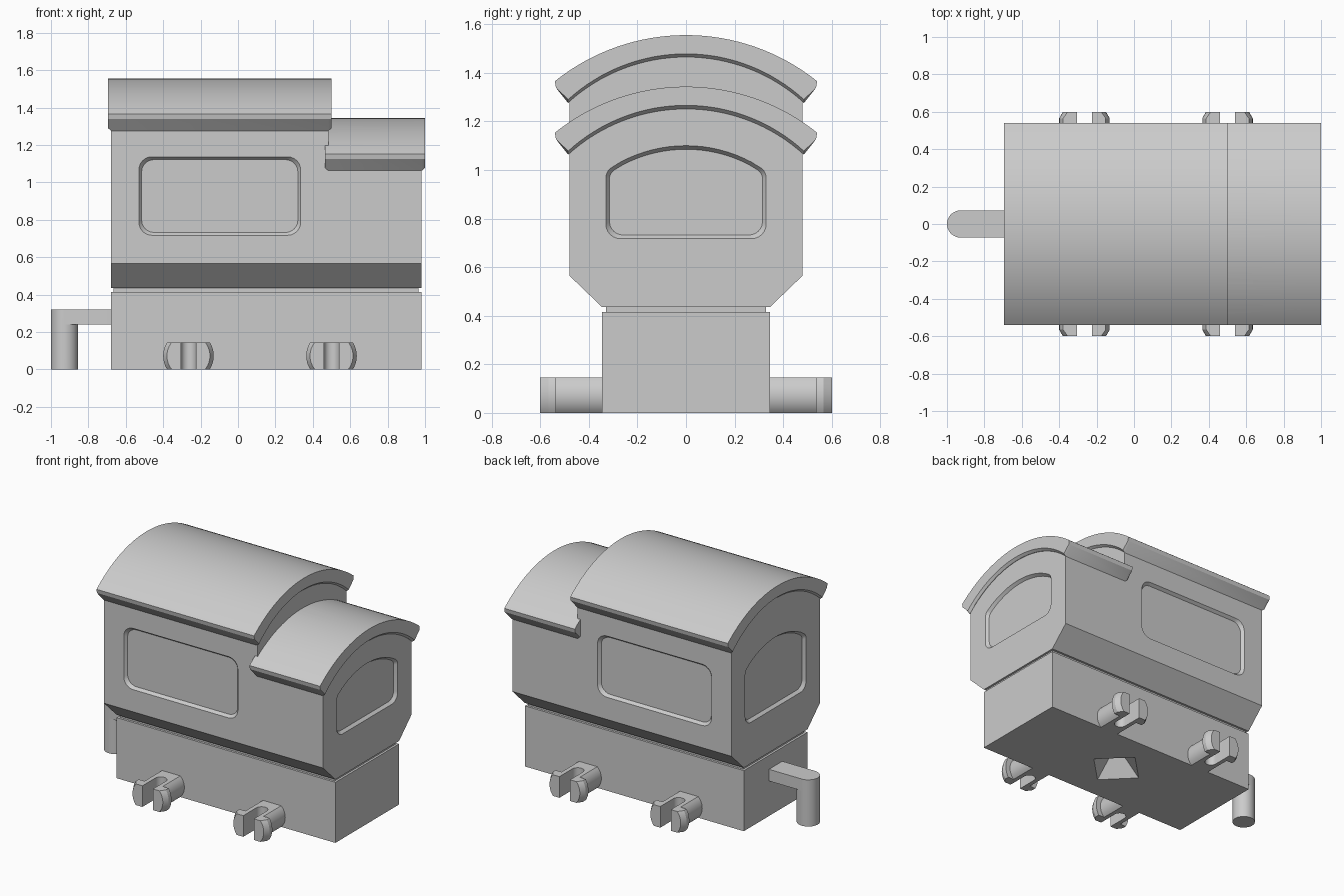
import bpy, bmesh
from math import sin, cos, asin, atan2, sqrt, pi, tan
from mathutils import Vector

if "Cube" in bpy.data.objects:
    bpy.data.objects.remove(bpy.data.objects["Cube"])


def loft(name, rings):
    """Closed solid through rings of equal point count."""
    bm = bmesh.new()
    vs = [[bm.verts.new(p) for p in r] for r in rings]
    n = len(rings[0])
    for a, b in zip(vs, vs[1:]):
        for i in range(n):
            j = (i + 1) % n
            bm.faces.new((a[i], a[j], b[j], b[i]))
    bm.faces.new(vs[0])
    bm.faces.new(vs[-1])
    bmesh.ops.remove_doubles(bm, verts=bm.verts, dist=1e-5)
    bmesh.ops.recalc_face_normals(bm, faces=bm.faces)
    me = bpy.data.meshes.new(name)
    bm.to_mesh(me)
    bm.free()
    ob = bpy.data.objects.new(name, me)
    bpy.context.collection.objects.link(ob)
    return ob


def combine(ob, other, op):
    """Apply a boolean and remove the second solid."""
    m = ob.modifiers.new("bool", 'BOOLEAN')
    m.operation, m.object, m.solver = op, other, 'EXACT'
    bpy.context.view_layer.objects.active = ob
    bpy.ops.object.modifier_apply(modifier=m.name)
    bpy.data.objects.remove(other)


def smooth(ob):
    bpy.ops.object.select_all(action='DESELECT')
    ob.select_set(True)
    bpy.context.view_layer.objects.active = ob
    bpy.ops.object.shade_smooth_by_angle(angle=0.45)


def arc(hw, z_end, z_top, n=32):
    """Arch points from +hw to -hw."""
    s = z_top - z_end
    r = (hw * hw + s * s) / (2 * s)
    a = asin(hw / r)
    return [(r * sin(a - 2 * a * i / n), z_top - r + r * cos(a - 2 * a * i / n))
            for i in range(n + 1)]


def fillet(corners, n=6):
    """Polygon from (u, v, radius) corners with rounded corners."""
    out = []
    for i, (u, v, r) in enumerate(corners):
        p = Vector((u, v))
        if not r:
            out.append((u, v))
            continue
        d1 = (Vector(corners[i - 1][:2]) - p).normalized()
        d2 = (Vector(corners[(i + 1) % len(corners)][:2]) - p).normalized()
        half = d1.angle(d2) / 2
        c = p + (d1 + d2).normalized() * (r / sin(half))
        s, e = p + d1 * r / tan(half) - c, p + d2 * r / tan(half) - c
        for k in range(n + 1):
            q = s.slerp(e, k / n)
            out.append(tuple(c + q * (r / q.length)))
    return out


# main cabin: long body with a tall rear part and a lower front part
def body_ring(x, z_side, z_top):
    pts = [(-.345, .435), (.345, .435), (.48, .565), (.48, 1.09)]
    pts += arc(.48, z_side, z_top) + [(-.48, 1.09), (-.48, .565)]
    return [(x, y, z) for y, z in pts]


body = loft("engine_body", [body_ring(-.68, 1.31, 1.51), body_ring(.485, 1.31, 1.51),
                            body_ring(.485, 1.09, 1.29), body_ring(.98, 1.09, 1.29)])


# curved roofs with a chamfered underside at each end
def roof(name, x0, x1, top):
    def ring(x, drop):
        inner = arc(.485, top - .265 - drop, top - .077 - drop)
        pts = arc(.54, top - .19, top) + [(-.535, top - .217)] + inner[::-1] + [(.535, top - .217)]
        return [(x, y, z) for y, z in pts]
    return loft(name, [ring(x0, 0), ring(x0 + .017, .015), ring(x1 - .017, .015), ring(x1, 0)])


combine(body, roof("rear_roof", -.695, .5, 1.555), 'UNION')
combine(body, roof("front_roof", .465, 1.0, 1.343), 'UNION')


# base block with a narrow neck under the cabin
def base_ring(z, d):
    return [(-.68 + d, -.345 + d, z), (.98 - d, -.345 + d, z),
            (.98 - d, .345 - d, z), (-.68 + d, .345 - d, z)]


combine(body, loft("base", [base_ring(0, 0), base_ring(.415, 0),
                            base_ring(.415, .015), base_ring(.47, .015)]), 'UNION')


# shallow windows with sloped rims
def window(outline, place):
    us, vs = zip(*outline)
    cu, cv = (min(us) + max(us)) / 2, (min(vs) + max(vs)) / 2
    hu, hv = max(us) - cu, max(vs) - cv
    rings = []
    for depth, inset in ((-.02, -.015), (.02, .015)):
        rings.append([place(cu + (u - cu) * (1 - inset / hu), cv + (v - cv) * (1 - inset / hv), depth)
                      for u, v in outline])
    combine(body, loft("window_cutter", rings), 'DIFFERENCE')


def arched(z_end, z_top):
    top = arc(.33, z_end, z_top, 20)
    pts = [(-.33, .717, .06), (.33, .717, .06), (*top[0], .05)]
    pts += [(u, v, 0) for u, v in top[2:-2]] + [(*top[-1], .05)]
    return fillet(pts)


side = fillet([(-.53, .717, .07), (.335, .717, .07), (.335, 1.137, .07), (-.53, 1.137, .07)])
for s in (-1, 1):
    window(side, lambda u, v, d: (u, s * (.48 - d), v))
window(arched(.995, 1.1), lambda u, v, d: (.98 - d, u, v))
window(arched(1.09, 1.2), lambda u, v, d: (-.68 + d, u, v))

# tapered square socket underneath
socket = [[(.15 + r * cos(k * pi / 2), r * sin(k * pi / 2), z) for k in range(4)]
          for z, r in ((-.01, .2), (.15, .03))]
combine(body, loft("socket_cutter", socket), 'DIFFERENCE')
smooth(body)

# rear coupling: flat arm ending in a downward hook
end = [(-.9275 + .0725 * cos(pi / 2 + pi * k / 16), .0725 * sin(pi / 2 + pi * k / 16)) for k in range(17)]
arm = [(-.67, .0725)] + end + [(-.67, -.0725)]
coupling = loft("rear_coupling", [[(x, y, z) for x, y in arm] for z in (.24, .32)])
pin = [[(-.9275 + .0725 * cos(pi * k / 16), .0725 * sin(pi * k / 16), z) for k in range(32)]
       for z in (0, .28)]
combine(coupling, loft("hook_pin", pin), 'UNION')
smooth(coupling)


# wheel clips: flat-topped round pegs with a flanged, slotted head
def peg_ring(y, r):
    a = asin(.0725 / r)
    right = [(r * cos(t), r * sin(t)) for t in [-a + 2 * a * k / 12 for k in range(13)]]
    return [(x, -y, z) for x, z in right + [(-x, -z) for x, z in right]]


peg = loft("wheel_clip", [peg_ring(y, r) for y, r in
                          ((.335, .1), (.535, .1), (.535, .135), (.565, .135), (.6, .115))])
slot = [(.04, -.65)] + [(.04 * cos(pi * k / 12), -.46 + .04 * sin(pi * k / 12)) for k in range(13)]
slot += [(-.04, -.65)]
combine(peg, loft("slot_cutter", [[(x, y, z) for x, y in slot] for z in (-.1, .1)]), 'DIFFERENCE')
smooth(peg)
for i, (x, turn) in enumerate([(-.265, 0), (.5, 0), (-.265, pi), (.5, pi)]):
    ob = peg if i == 0 else bpy.data.objects.new("wheel_clip", peg.data)
    if i:
        bpy.context.collection.objects.link(ob)
    ob.location = (x, 0, .0725)
    ob.rotation_euler.z = turn
